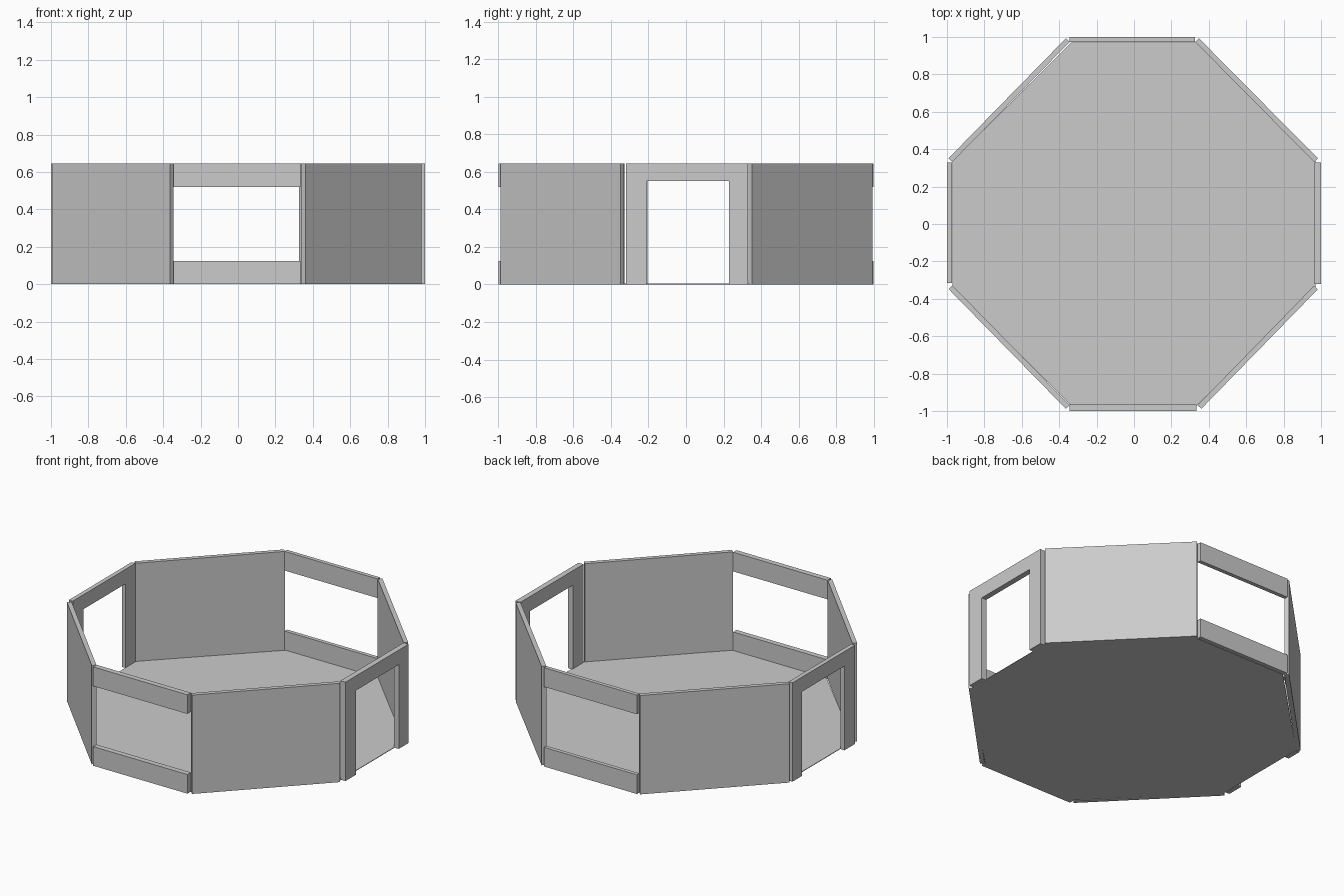
import bpy
import bmesh
from mathutils import Vector

cube = bpy.data.objects.get("Cube")
if cube:
    bpy.data.objects.remove(cube, do_unlink=True)

HEIGHT = 0.645

# Single plaster colour
grey = bpy.data.materials.new("light_grey")
grey.use_nodes = True
colour = (0.6, 0.6, 0.6, 1)
grey.diffuse_color = colour
grey.node_tree.nodes["Principled BSDF"].inputs["Base Color"].default_value = colour


def prism(name, outlines, push):
    """Extrude one or more flat outlines along a vector."""
    bm = bmesh.new()
    for outline in outlines:
        face = bm.faces.new([bm.verts.new(p) for p in outline])
        ret = bmesh.ops.extrude_face_region(bm, geom=[face], use_keep_orig=True)
        moved = [v for v in ret["geom"] if isinstance(v, bmesh.types.BMVert)]
        bmesh.ops.translate(bm, verts=moved, vec=push)
    bmesh.ops.recalc_face_normals(bm, faces=bm.faces)
    mesh = bpy.data.meshes.new(name)
    bm.to_mesh(mesh)
    bm.free()
    mesh.materials.append(grey)
    obj = bpy.data.objects.new(name, mesh)
    bpy.context.collection.objects.link(obj)
    return obj


def wall(name, start, end, thick, outlines):
    """Wall along its outer edge; outlines use (fraction along, height)."""
    a, b = Vector((*start, 0)), Vector((*end, 0))
    inward = Vector((a.y - b.y, b.x - a.x, 0)).normalized() * thick
    shapes = [[a.lerp(b, t) + Vector((0, 0, z)) for t, z in o] for o in outlines]
    return prism(name, shapes, inward)


def band(low, high):
    return [(0, low), (1, low), (1, high), (0, high)]


def doorway(left, right, top):
    return [(0, 0), (left, 0), (left, top), (right, top),
            (right, 0), (1, 0), (1, HEIGHT), (0, HEIGHT)]


# Window walls: sill and lintel bands between the solid walls
window = [band(0, 0.125), band(0.52, HEIGHT)]
wall("front_window_wall", (-0.345, -1), (0.335, -1), 0.035, window)
wall("back_window_wall", (0.325, 0.999), (-0.345, 0.999), 0.026, window)

# Door walls
wall("left_door_wall", (1, -0.32), (1, 0.33), 0.036, [doorway(0.17, 0.846, 0.55)])
wall("right_door_wall", (-1, 0.33), (-1, -0.315), 0.028, [doorway(0.154, 0.83, 0.55)])

# Solid diagonal walls
solid = [band(0, HEIGHT)]
wall("front_left_wall", (0.36, -0.988), (0.982, -0.35), 0.028, solid)
wall("back_left_wall", (0.983, 0.351), (0.347, 0.993), 0.028, solid)
wall("back_right_wall", (-0.364, 0.993), (-0.992, 0.351), 0.028, solid)
wall("front_right_wall", (-0.991, -0.348), (-0.364, -0.988), 0.028, solid)

# Thin octagonal floor
near, far = 0.335, 0.97
ring = [(near, -far), (far, -near), (far, near), (near, far),
        (-near, far), (-far, near), (-far, -near), (-near, -far)]
prism("floor", [[Vector((x, y, 0)) for x, y in ring]], Vector((0, 0, 0.004)))
